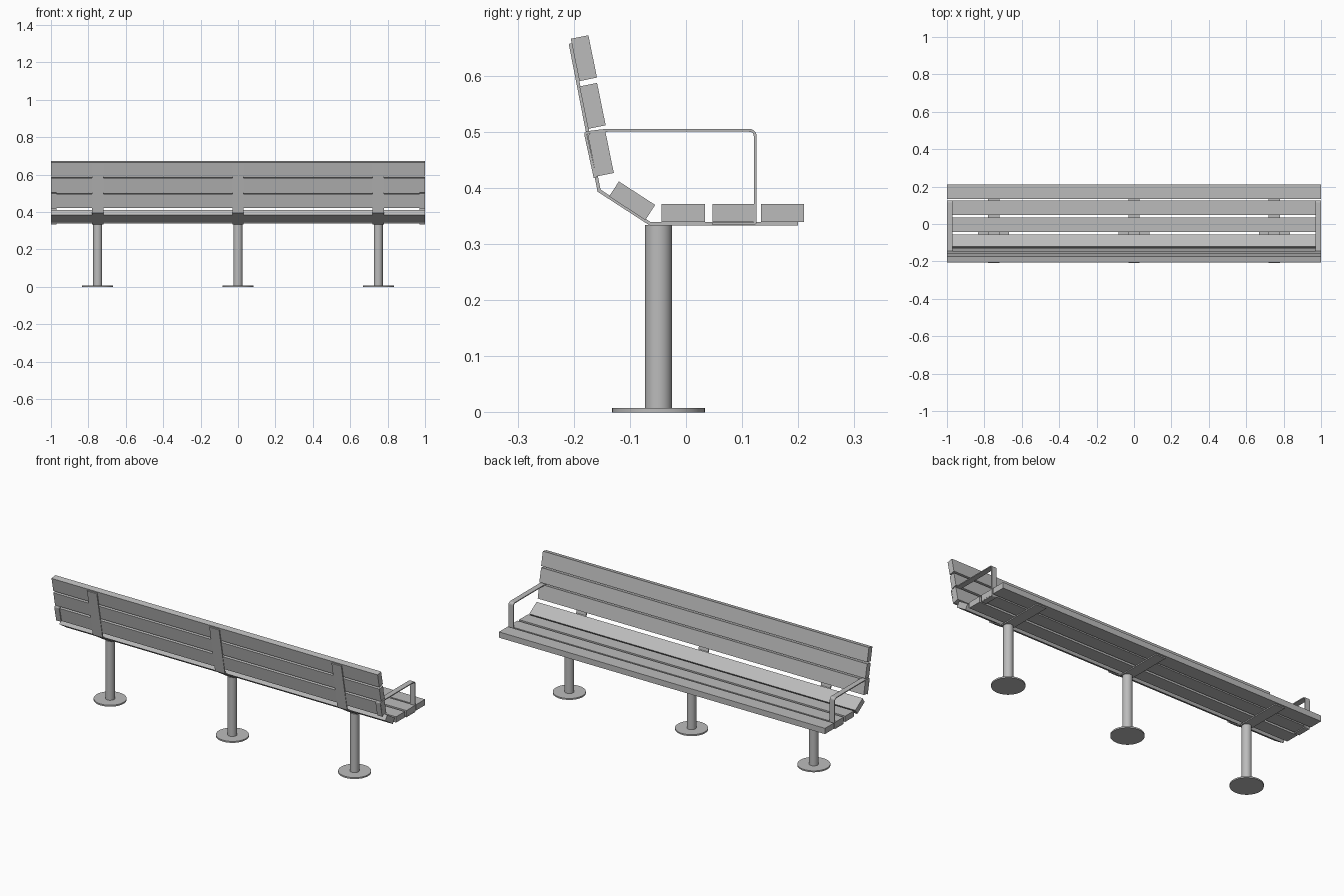
import bpy, bmesh, math
from mathutils import Vector

if "Cube" in bpy.data.objects:
    bpy.data.objects.remove(bpy.data.objects["Cube"], do_unlink=True)

grey = bpy.data.materials.new("plain_grey")
grey.use_nodes = True
COLOUR = (0.5, 0.5, 0.5, 1)
grey.diffuse_color = COLOUR
grey.node_tree.nodes["Principled BSDF"].inputs["Base Color"].default_value = COLOUR


def finish(name, bm):
    bmesh.ops.recalc_face_normals(bm, faces=bm.faces)
    mesh = bpy.data.meshes.new(name)
    bm.to_mesh(mesh)
    bm.free()
    mesh.materials.append(grey)
    obj = bpy.data.objects.new(name, mesh)
    bpy.context.collection.objects.link(obj)
    return obj


def extrude_profile(name, outline, x, width):
    """Extrude a closed (y, z) outline along x, centred on x."""
    bm = bmesh.new()
    face = bm.faces.new([bm.verts.new((x - width / 2, p[0], p[1])) for p in outline])
    moved = bmesh.ops.extrude_face_region(bm, geom=[face])["geom"]
    verts = [v for v in moved if isinstance(v, bmesh.types.BMVert)]
    bmesh.ops.translate(bm, verts=verts, vec=(width, 0, 0))
    return finish(name, bm)


def fillet(path, radii, steps=5):
    """Round the inner corners of a path by the given radii."""
    pts = [Vector(p) for p in path]
    out = [pts[0]]
    for a, b, c, r in zip(pts, pts[1:], pts[2:], radii):
        start = b + (a - b).normalized() * r
        end = b + (c - b).normalized() * r
        for i in range(steps + 1):
            t = i / steps
            out.append(start * (1 - t) ** 2 + b * 2 * t * (1 - t) + end * t * t)
    return out + [pts[-1]]


def flat_bar(name, path, thickness, x, width):
    """Bent flat bar with mitred corners, following a centre line in (y, z)."""
    pts = [Vector(p) for p in path]
    dirs = [(b - a).normalized() for a, b in zip(pts, pts[1:])]
    left, right = [], []
    for i, p in enumerate(pts):
        d0, d1 = dirs[max(i - 1, 0)], dirs[min(i, len(dirs) - 1)]
        n0 = Vector((-d0.y, d0.x))
        n = (n0 + Vector((-d1.y, d1.x))).normalized()
        off = n * (thickness / 2 / n.dot(n0))
        left.append(p + off)
        right.append(p - off)
    return extrude_profile(name, left + right[::-1], x, width)


def slat(name, y, z, degrees):
    a = math.radians(degrees)
    u = Vector((math.cos(a), math.sin(a))) * 0.0385
    v = Vector((-math.sin(a), math.cos(a))) * 0.016
    c = Vector((y, z))
    extrude_profile(name, [c - u - v, c + u - v, c + u + v, c - u + v], 0, 2)


def cylinder(name, x, y, bottom, top, radius):
    bm = bmesh.new()
    bmesh.ops.create_cone(bm, cap_ends=True, segments=40, radius1=radius,
                          radius2=radius, depth=top - bottom)
    bmesh.ops.translate(bm, verts=bm.verts, vec=(x, y, (bottom + top) / 2))
    obj = finish(name, bm)
    bpy.ops.object.select_all(action="DESELECT")
    obj.select_set(True)
    bpy.context.view_layer.objects.active = obj
    bpy.ops.object.shade_smooth_by_angle()


# Seat and backrest slats
for i, y in enumerate((-0.005, 0.086, 0.172)):
    slat(f"seat_slat_{i + 1}", y, 0.355, 0)
slat("lumbar_slat", -0.096, 0.377, -33)
for i, (y, z) in enumerate(((-0.152, 0.461), (-0.1665, 0.546), (-0.182, 0.631))):
    slat(f"back_slat_{i + 1}", y, z, -78.5)

# Pedestals with bent support straps
strap = [(0.2, 0.336), (-0.064, 0.336), (-0.155, 0.395), (-0.206, 0.657)]
for side, x in (("right", -0.75), ("middle", 0), ("left", 0.75)):
    cylinder(f"{side}_base_plate", x, -0.049, 0, 0.008, 0.083)
    cylinder(f"{side}_post", x, -0.049, 0.008, 0.334, 0.0242)
    flat_bar(f"{side}_support_strap", strap, 0.006, x, 0.06)

# Armrests wrap around one back slat and one seat slat
arm = [(-0.162, 0.418), (-0.1795, 0.498), (-0.143, 0.5025),
       (0.1235, 0.5025), (0.1235, 0.336), (0.047, 0.336)]
arm = fillet(arm, (0.004, 0.008, 0.012, 0.004))
for side, sign in (("right", -1), ("left", 1)):
    flat_bar(f"{side}_armrest", arm, 0.005, sign * 0.985, 0.03)
